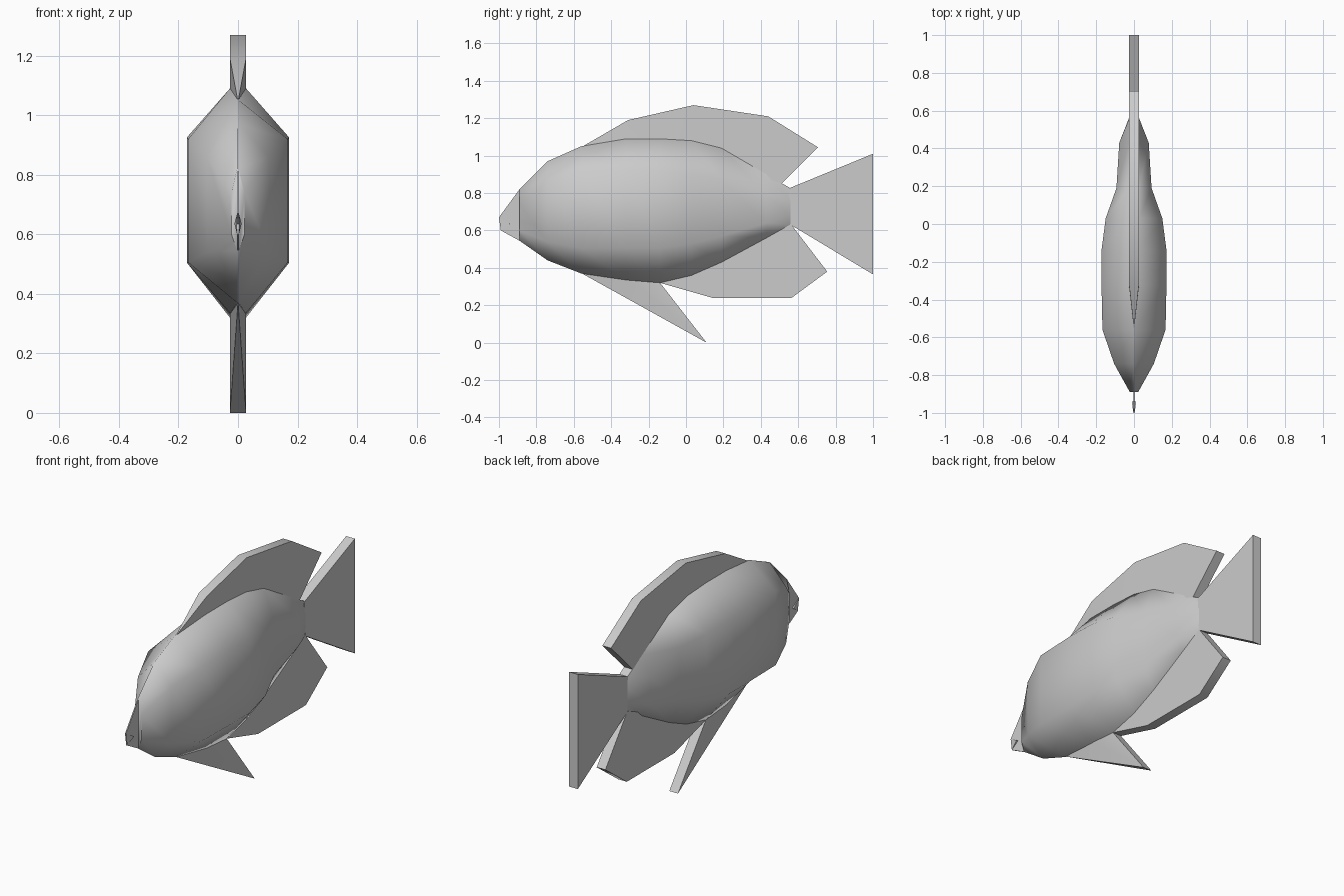
import bpy, bmesh, math

if "Cube" in bpy.data.objects:
    bpy.data.objects.remove(bpy.data.objects["Cube"])


def finish(name, bm, angle):
    bmesh.ops.recalc_face_normals(bm, faces=bm.faces)
    mesh = bpy.data.meshes.new(name)
    bm.to_mesh(mesh)
    bm.free()
    ob = bpy.data.objects.new(name, mesh)
    bpy.context.collection.objects.link(ob)
    bpy.ops.object.select_all(action='DESELECT')
    ob.select_set(True)
    bpy.context.view_layer.objects.active = ob
    bpy.ops.object.shade_smooth_by_angle(angle=math.radians(angle))
    return ob


def plate(name, outline):
    """Thin slab in the yz plane; each outline point is (y, z, half width)."""
    bm = bmesh.new()
    right = [bm.verts.new((w, y, z)) for y, z, w in outline]
    left = [bm.verts.new((-w, y, z)) for y, z, w in outline]
    n = len(outline)
    caps = [bm.faces.new(right), bm.faces.new(left[::-1])]
    for i in range(n):
        j = (i + 1) % n
        bm.faces.new((right[i], left[i], left[j], right[j]))
    bmesh.ops.triangulate(bm, faces=caps)
    bmesh.ops.remove_doubles(bm, verts=bm.verts, dist=0.0005)
    return finish(name, bm, 40)


T = 0.027  # half thickness of the fins

# Body: eight-sided sections (y, side width, ridge width, top, upper side, lower side, bottom)
sections = [
    (-0.89, 0.022, 0.003, 0.82, 0.74, 0.60, 0.545),
    (-0.74, 0.105, 0.003, 0.97, 0.86, 0.54, 0.44),
    (-0.56, 0.167, 0.003, 1.05, 0.92, 0.505, 0.37),
    (-0.32, 0.172, T, 1.09, 0.925, 0.505, 0.335),
    (-0.14, 0.172, T, 1.09, 0.92, 0.505, 0.32),
    (0.03, 0.15, T, 1.08, 0.90, 0.53, 0.36),
    (0.19, 0.093, T, 1.04, 0.87, 0.57, 0.43),
    (0.43, 0.078, T, 0.90, 0.79, 0.64, 0.56),
    (0.56, T, T - 0.002, 0.825, 0.76, 0.68, 0.63),
]
bm = bmesh.new()
rings = []
for y, w, t, top, up, lo, bot in sections:
    half = [(t, top), (w, up), (w, lo), (t, bot)]
    ring = half + [(-x, z) for x, z in reversed(half)]
    rings.append([bm.verts.new((x, y, z)) for x, z in ring])
for a, b in zip(rings, rings[1:]):
    for i in range(8):
        j = (i + 1) % 8
        bm.faces.new((a[i], a[j], b[j], b[i]))
bm.faces.new(rings[0])
bm.faces.new(rings[-1])
finish("body", bm, 60)

# Pointed lips with a notched mouth
plate("lips", [(-1.0, 0.67, 0.003), (-0.89, 0.82, 0.003), (-0.885, 0.74, 0.022),
               (-0.885, 0.60, 0.022), (-0.89, 0.545, 0.003), (-0.99, 0.6, 0.003),
               (-0.94, 0.635, 0.012)])

# Fins
plate("dorsal_fin", [(-0.56, 1.045, 0), (-0.31, 1.19, T), (0.04, 1.27, T), (0.44, 1.21, T),
                     (0.705, 1.045, T), (0.51, 0.85, T), (0.43, 0.88, T), (0.19, 1.02, T),
                     (0.0, 1.07, T), (-0.32, 1.07, T)])
plate("tail_fin", [(0.55, 0.825, T), (1.0, 1.01, T), (1.0, 0.365, T), (0.56, 0.63, T)])
plate("anal_fin", [(0.56, 0.635, T), (0.755, 0.38, T), (0.565, 0.24, T), (0.14, 0.24, T),
                   (-0.14, 0.32, T), (0.03, 0.38, T), (0.19, 0.45, T), (0.43, 0.58, T)])
plate("pelvic_fin", [(-0.56, 0.372, 0), (0.11, 0.0, T), (-0.14, 0.322, T), (-0.32, 0.35, T)])
